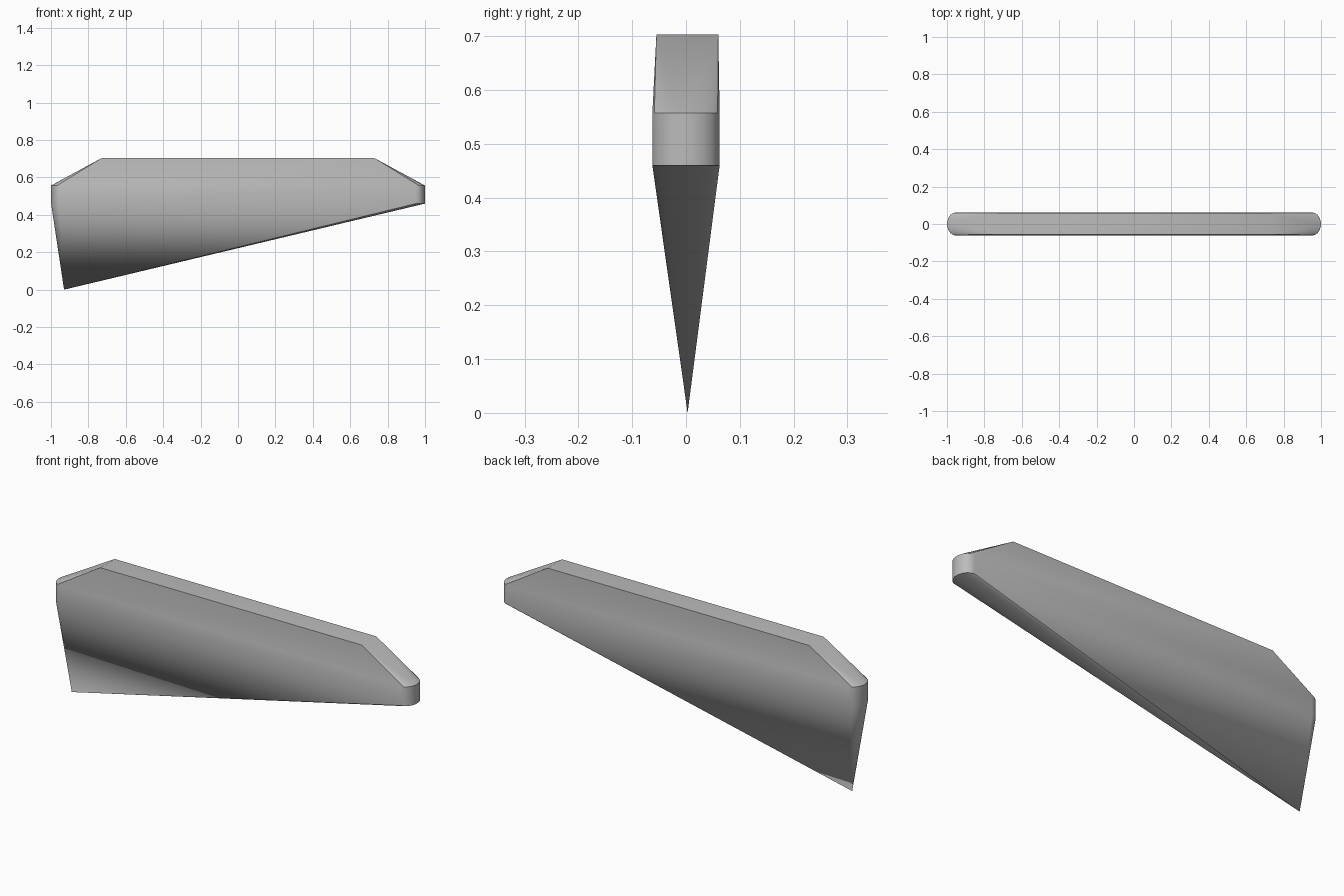
import bpy, bmesh, math

cube = bpy.data.objects.get("Cube")
if cube:
    bpy.data.objects.remove(cube, do_unlink=True)

STEPS = 9                     # facets in each rounded end
HALF_THICK, END_DEPTH = 0.0625, 0.05

grey = bpy.data.materials.new("plain grey")
grey.use_nodes = True
colour = (0.5, 0.5, 0.5, 1)
grey.diffuse_color = colour
grey.node_tree.nodes["Principled BSDF"].inputs["Base Color"].default_value = colour


def outline():
    """Plan outline with rounded ends, counter-clockwise."""
    points = []
    for side in (1, -1):
        for i in range(STEPS + 1):
            a = math.pi * (i / STEPS - 0.5)
            points.append((side * (1 - END_DEPTH + END_DEPTH * math.cos(a)),
                           side * HALF_THICK * math.sin(a)))
    return points


bm = bmesh.new()
plan = outline()
count = len(plan)
low = [bm.verts.new((x, y, 0.46)) for x, y in plan]
high = [bm.verts.new((x, y, 0.557)) for x, y in plan]
tip = bm.verts.new((-0.93, 0.003, 0))

# Narrow flat top, one corner for each quarter of the outline
corners = [bm.verts.new((x, y, 0.703)) for x, y in
           ((0.73, -0.055), (0.73, 0.06), (-0.73, 0.06), (-0.73, -0.055))]
bm.faces.new(corners)

for i in range(count):
    j = (i + 1) % count
    # Upright band and wedge narrowing to the tip
    bm.faces.new((low[i], low[j], high[j], high[i]))
    bm.faces.new((low[j], low[i], tip))
    # Sloped shoulder
    a = corners[i * 4 // count]
    b = corners[j * 4 // count]
    if a == b:
        bm.faces.new((high[i], high[j], a))
    else:
        bm.faces.new((high[i], high[j], b, a))

bmesh.ops.recalc_face_normals(bm, faces=bm.faces)
mesh = bpy.data.meshes.new("wedge_blade")
bm.to_mesh(mesh)
bm.free()
mesh.materials.append(grey)

blade = bpy.data.objects.new("wedge_blade", mesh)
bpy.context.collection.objects.link(blade)
bpy.ops.object.select_all(action="DESELECT")
blade.select_set(True)
bpy.context.view_layer.objects.active = blade
bpy.ops.object.shade_smooth_by_angle(angle=math.radians(30))
